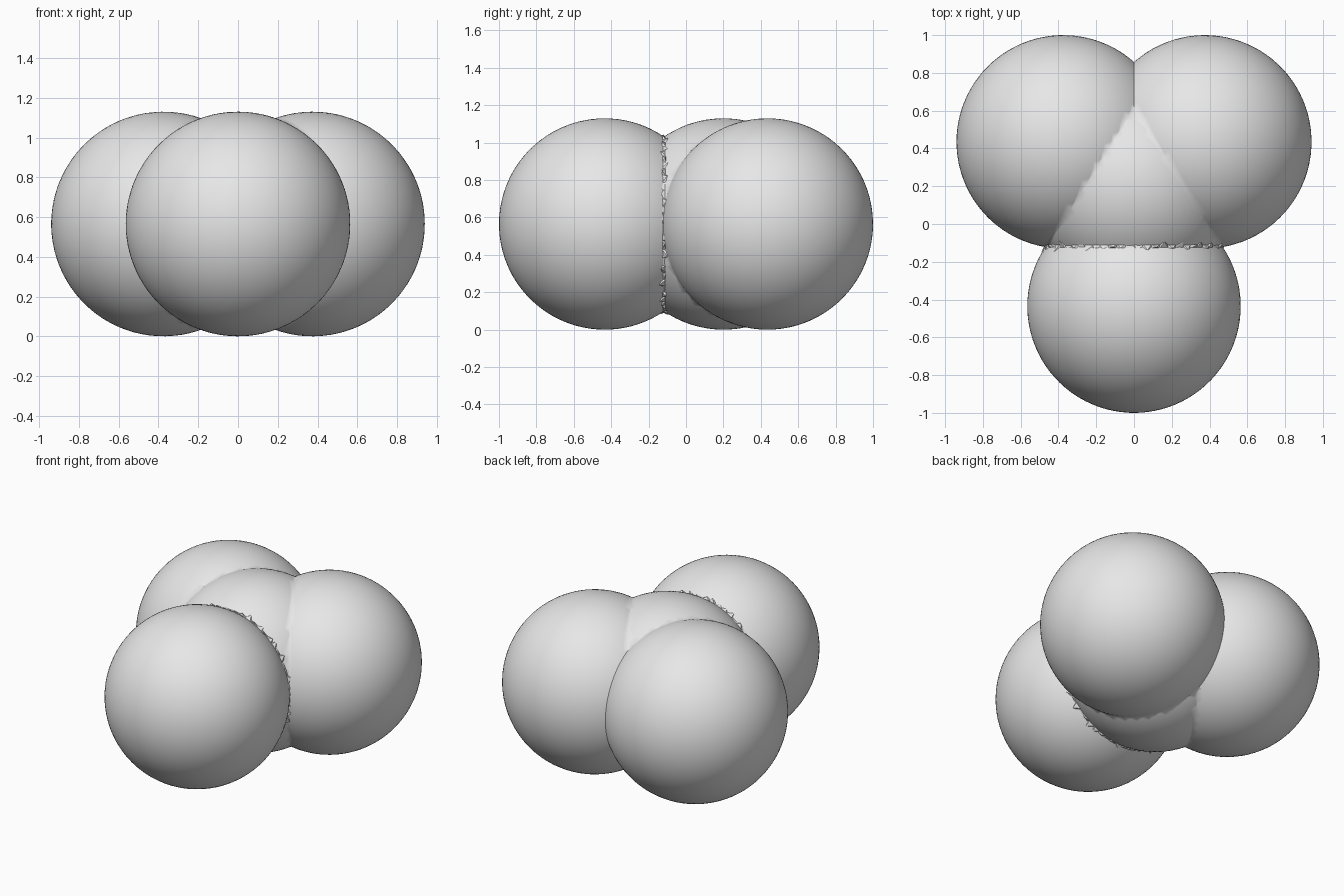
import bpy, bmesh, math, random
from mathutils import Matrix

random.seed(4)
cube = bpy.data.objects.get("Cube")
if cube:
    bpy.data.objects.remove(cube, do_unlink=True)

RADIUS = 0.565
FRONT_Y, CORE_Y = -0.435, 0.20
SEAM_Y = (FRONT_Y + CORE_Y) / 2
SEAM_R = math.sqrt(RADIUS ** 2 - (CORE_Y - SEAM_Y) ** 2)

grey = bpy.data.materials.new("light_grey")
grey.use_nodes = True
grey.diffuse_color = (0.8, 0.8, 0.8, 1)
grey.node_tree.nodes["Principled BSDF"].inputs["Base Color"].default_value = (0.8, 0.8, 0.8, 1)


def add_object(name, bm):
    mesh = bpy.data.meshes.new(name)
    bm.to_mesh(mesh)
    bm.free()
    mesh.materials.append(grey)
    obj = bpy.data.objects.new(name, mesh)
    bpy.context.collection.objects.link(obj)
    return obj


def ball(name, x, y, turn):
    bm = bmesh.new()
    bmesh.ops.create_icosphere(
        bm, subdivisions=5, radius=RADIUS,
        matrix=Matrix.Translation((x, y, RADIUS)) @ Matrix.Rotation(turn, 4, (1, 2, 3)))
    return add_object(name, bm)


# Four equal balls fused into one skin
cluster = ball("ball_cluster", 0, CORE_Y, 0.1)
lobes = [ball("front_ball", 0, FRONT_Y, 0.37),
         ball("back_left_ball", 0.375, 0.435, 0.73),
         ball("back_right_ball", -0.375, 0.435, 1.19)]
bpy.ops.object.select_all(action="DESELECT")
bpy.context.view_layer.objects.active = cluster
cluster.select_set(True)
for lobe in lobes:
    union = cluster.modifiers.new("union", "BOOLEAN")
    union.operation = "UNION"
    union.solver = "EXACT"
    union.object = lobe
    bpy.ops.object.modifier_apply(modifier=union.name)
    bpy.data.objects.remove(lobe, do_unlink=True)

# Soft blend into the core, crisp crease around the front ball
bpy.ops.object.shade_smooth_by_angle(angle=math.radians(58))

# Ragged ring of small flat teeth in the front crease
bm = bmesh.new()
COUNT = 64


def ring_point(angle, r, y):
    return bm.verts.new((r * math.cos(angle), y, RADIUS + r * math.sin(angle)))


for i in range(COUNT):
    a = 2 * math.pi * i / COUNT
    step = 2 * math.pi / COUNT
    reach = random.uniform(0.005, 0.025)
    tip = ring_point(a + step * random.uniform(0.2, 0.8), SEAM_R + reach,
                     SEAM_Y + random.uniform(-0.03, 0.03))
    front = [ring_point(a + k * step, SEAM_R + 0.002, SEAM_Y - 0.01) for k in (0, 1)]
    back = [ring_point(a + k * step, SEAM_R + 0.002, SEAM_Y + 0.01) for k in (0, 1)]
    for tri in ((front[0], front[1], tip), (back[1], back[0], tip),
                (front[1], back[1], tip), (back[0], front[0], tip)):
        bm.faces.new(tri)
bmesh.ops.recalc_face_normals(bm, faces=bm.faces)
add_object("crease_teeth", bm)
